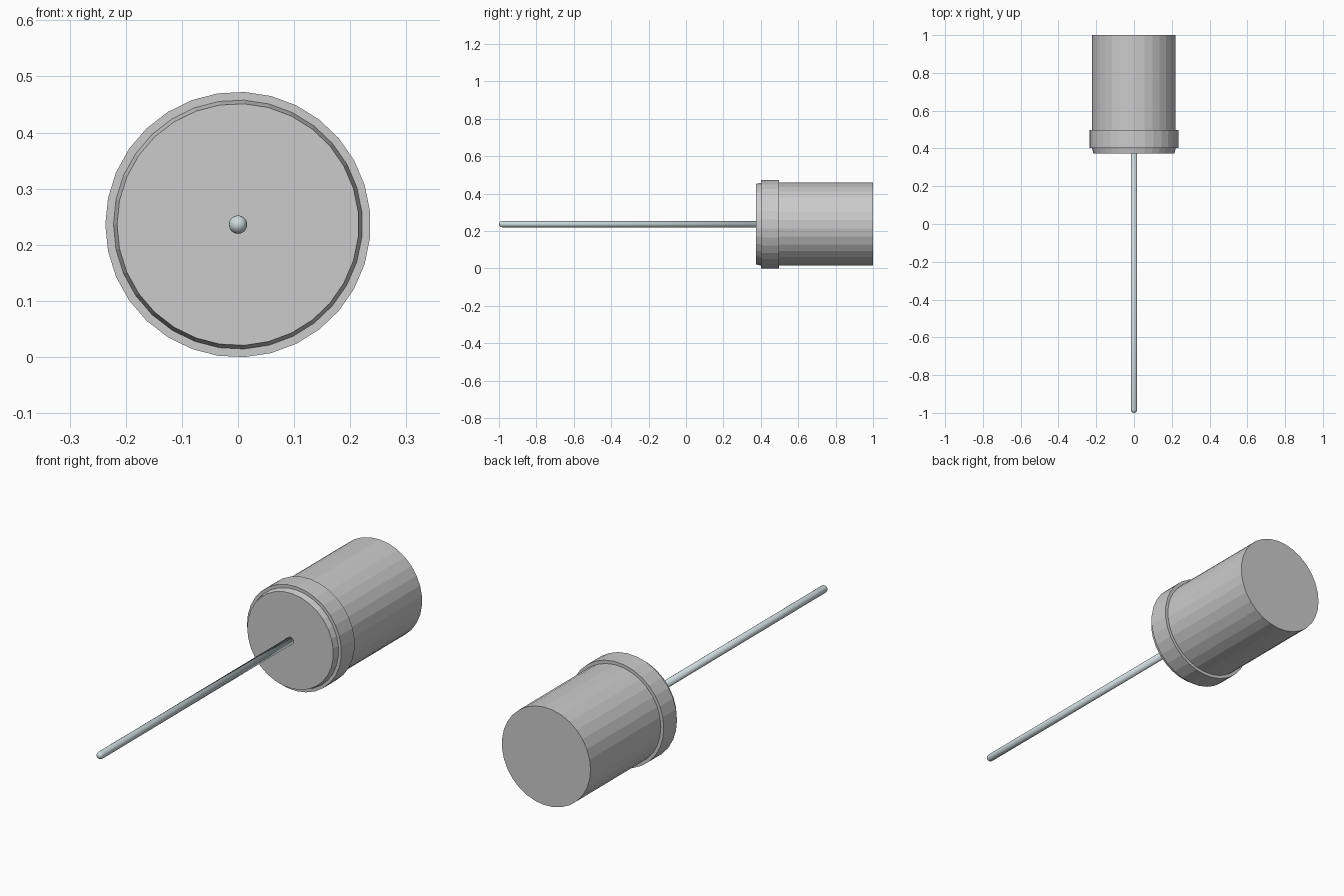
import bpy, bmesh
from math import pi, sin, cos

if "Cube" in bpy.data.objects:
    bpy.data.objects.remove(bpy.data.objects["Cube"])

SIDES = 31
CENTRE_Z = 0.236


def lathe(name, profile, sides, color=None, smooth=False):
    """Revolve (y, radius) points about the y axis; radius 0 closes to a point."""
    bm = bmesh.new()
    rings = []
    for y, r in profile:
        if r == 0:
            rings.append([bm.verts.new((0, y, CENTRE_Z))])
            continue
        rings.append([bm.verts.new((-r * cos(2 * pi * i / sides), y,
                                    CENTRE_Z + r * sin(2 * pi * i / sides)))
                      for i in range(sides)])
    for a, b in zip(rings, rings[1:]):
        for i in range(sides):
            j = (i + 1) % sides
            quad = [a[i % len(a)], a[j % len(a)], b[j % len(b)], b[i % len(b)]]
            bm.faces.new(list(dict.fromkeys(quad)))
    for end in (rings[0], rings[-1]):
        if len(end) > 1:
            bm.faces.new(end)
    bmesh.ops.recalc_face_normals(bm, faces=bm.faces)
    for f in bm.faces:
        f.smooth = smooth
    mesh = bpy.data.meshes.new(name)
    bm.to_mesh(mesh)
    bm.free()
    obj = bpy.data.objects.new(name, mesh)
    bpy.context.collection.objects.link(obj)
    if color:
        mat = bpy.data.materials.new(name + "_metal")
        mat.diffuse_color = color
        mat.use_nodes = True
        mat.node_tree.nodes["Principled BSDF"].inputs["Base Color"].default_value = mat.diffuse_color
        mesh.materials.append(mat)
    return obj


# Faceted can with a bevelled front lip and a raised collar
lathe("capsule_body", [(0.374, 0.2155), (0.402, 0.222), (0.402, 0.2365),
                       (0.497, 0.2365), (0.497, 0.222), (1.0, 0.222)], SIDES)

# Thin wire lead with a rounded tip
R = 0.0165
tip = [(-1 + R - R * cos(k * pi / 8), R * sin(k * pi / 8)) for k in range(5)]
tip[0] = (-1, 0)
lathe("wire_lead", tip + [(0.39, R)], 16, (0.62, 0.70, 0.72, 1), smooth=True)
